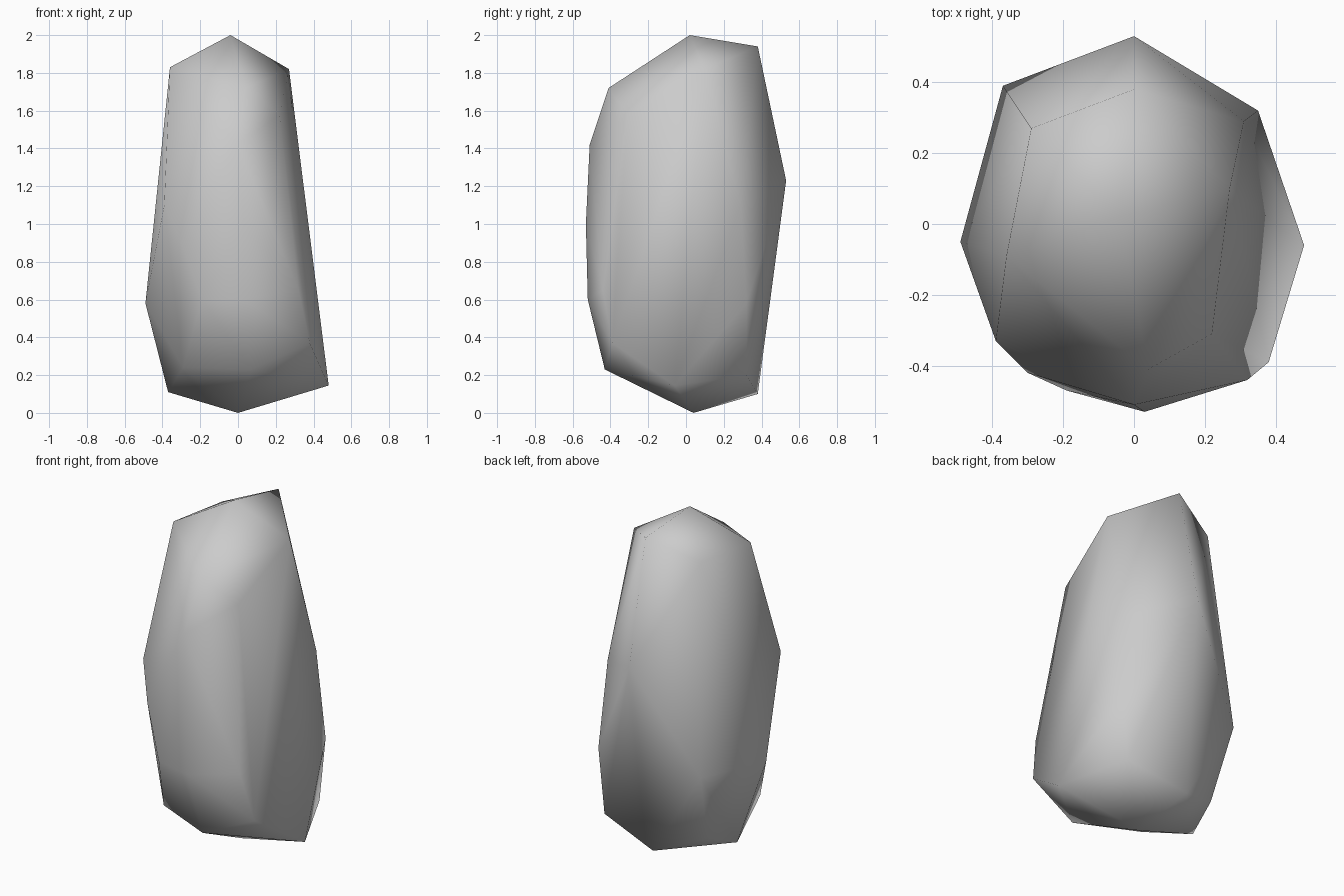
import bpy
import bmesh
from mathutils import Vector

default_cube = bpy.data.objects.get("Cube")
if default_cube:
    bpy.data.objects.remove(default_cube, do_unlink=True)


def flat_material(name, colour):
    material = bpy.data.materials.new(name)
    material.use_nodes = True
    material.diffuse_color = colour
    shader = material.node_tree.nodes["Principled BSDF"]
    shader.inputs["Base Color"].default_value = colour
    shader.inputs["Roughness"].default_value = 0.9
    return material


def hull_object(name, corners, material):
    """Wrap the corner points in a faceted hull with smooth shading."""
    bm = bmesh.new()
    for corner in corners:
        bm.verts.new(Vector(corner))
    result = bmesh.ops.convex_hull(bm, input=bm.verts[:])
    loose = [v for v in bm.verts if not v.link_faces]
    bmesh.ops.delete(bm, geom=loose, context="VERTS")
    bmesh.ops.recalc_face_normals(bm, faces=bm.faces[:])
    for face in bm.faces:
        face.smooth = True
    mesh = bpy.data.meshes.new(name)
    bm.to_mesh(mesh)
    bm.free()
    mesh.materials.append(material)
    rock = bpy.data.objects.new(name, mesh)
    bpy.context.collection.objects.link(rock)
    return rock


# Peak and the chipped shoulders around it
crown = [
    (-.04, .02, 2), (0, .38, 1.94), (-.29, .27, 1.83),
    (-.36, -.09, 1.83), (.04, -.41, 1.72), (.27, .1, 1.82),
    (.22, -.31, 1.58),
]

# Bulging flanks, from upper to lower
flanks = [
    (0, -.51, 1.42), (0, .53, 1.23), (-.39, -.33, 1.1),
    (.31, .29, 1.1), (.03, -.53, 1), (-.3, -.42, .9),
    (.32, -.44, .65), (-.37, .39, .62), (-.19, -.47, .6),
    (.03, -.52, .6), (-.49, -.05, .58), (.35, .32, .58),
]

# Undercut foot, tapering to a point
foot = [
    (.38, -.39, .37), (-.29, -.28, .24), (.07, -.43, .23),
    (.31, .32, .2), (-.32, .26, .2), (.48, -.06, .145),
    (-.37, .05, .11), (-.05, .38, .1), (0, .04, 0),
]

stone = flat_material("stone_grey", (.6, .6, .6, 1))
hull_object("standing_stone", crown + flanks + foot, stone)
